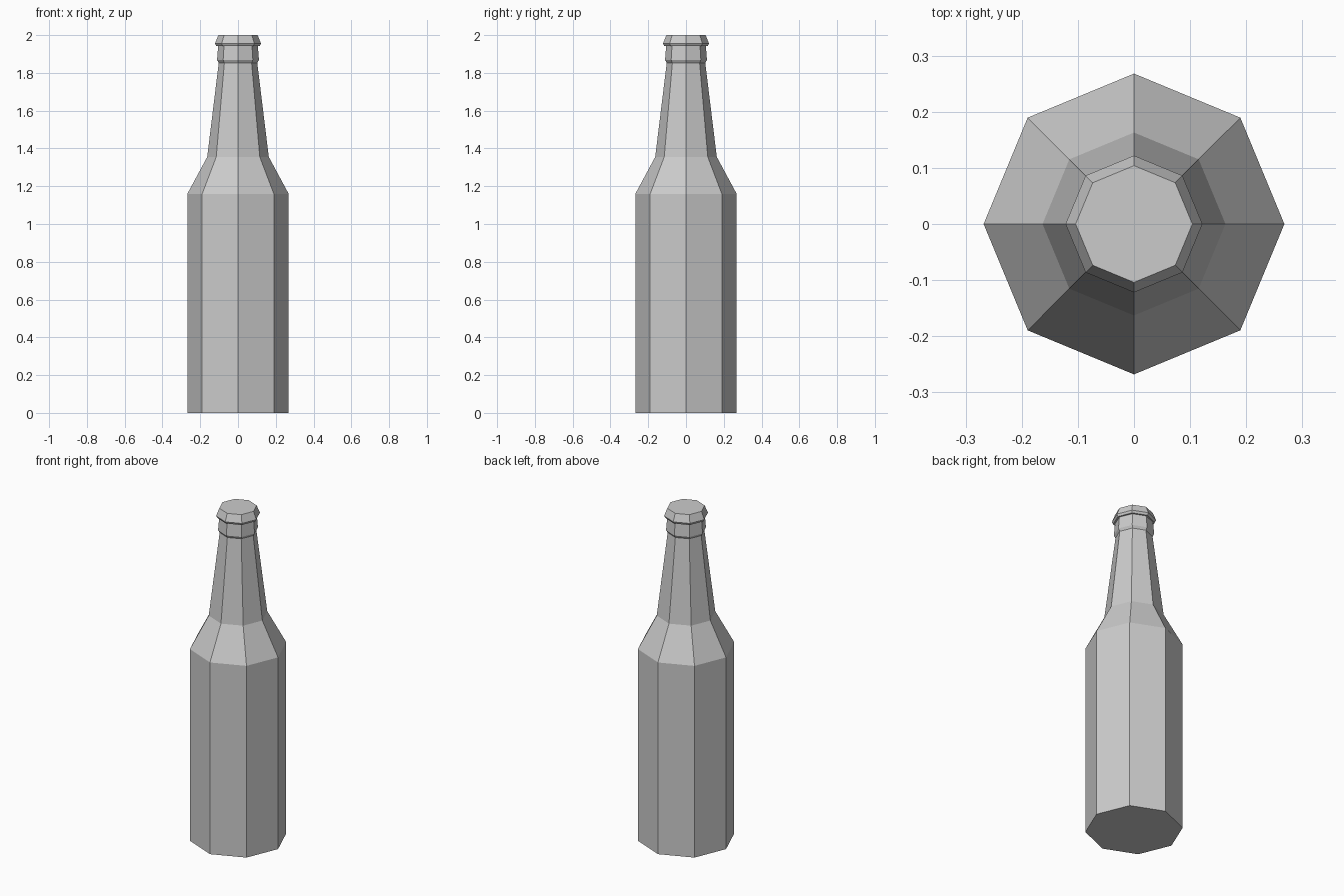
import bpy, bmesh
from math import cos, sin, tau

if "Cube" in bpy.data.objects:
    bpy.data.objects.remove(bpy.data.objects["Cube"])

SIDES = 8  # corners lie on the x and y axes


def lathe(name, profile, cap_bottom=False, cap_top=False):
    """Flat-sided solid of revolution from (radius, z) points, bottom to top."""
    bm = bmesh.new()
    rings = [[bm.verts.new((r * cos(tau * i / SIDES), r * sin(tau * i / SIDES), z))
              for i in range(SIDES)] for r, z in profile]
    for low, high in zip(rings, rings[1:]):
        for i in range(SIDES):
            j = (i + 1) % SIDES
            bm.faces.new((low[i], low[j], high[j], high[i]))
    if cap_bottom:
        bm.faces.new(rings[0][::-1])
    if cap_top:
        bm.faces.new(rings[-1])
    mesh = bpy.data.meshes.new(name)
    bm.to_mesh(mesh)
    bm.free()
    obj = bpy.data.objects.new(name, mesh)
    bpy.context.collection.objects.link(obj)
    return obj


# Body, shoulder, tapering neck and finish ring below the cap
lathe("bottle", [(0.268, 0), (0.268, 1.16), (0.163, 1.355), (0.102, 1.853),
                 (0.111, 1.868), (0.105, 1.942)], cap_bottom=True)

# Crown cap flaring outward at its rim
lathe("bottle_cap", [(0.105, 1.942), (0.115, 1.942), (0.122, 1.955), (0.104, 2.0)],
      cap_top=True)
